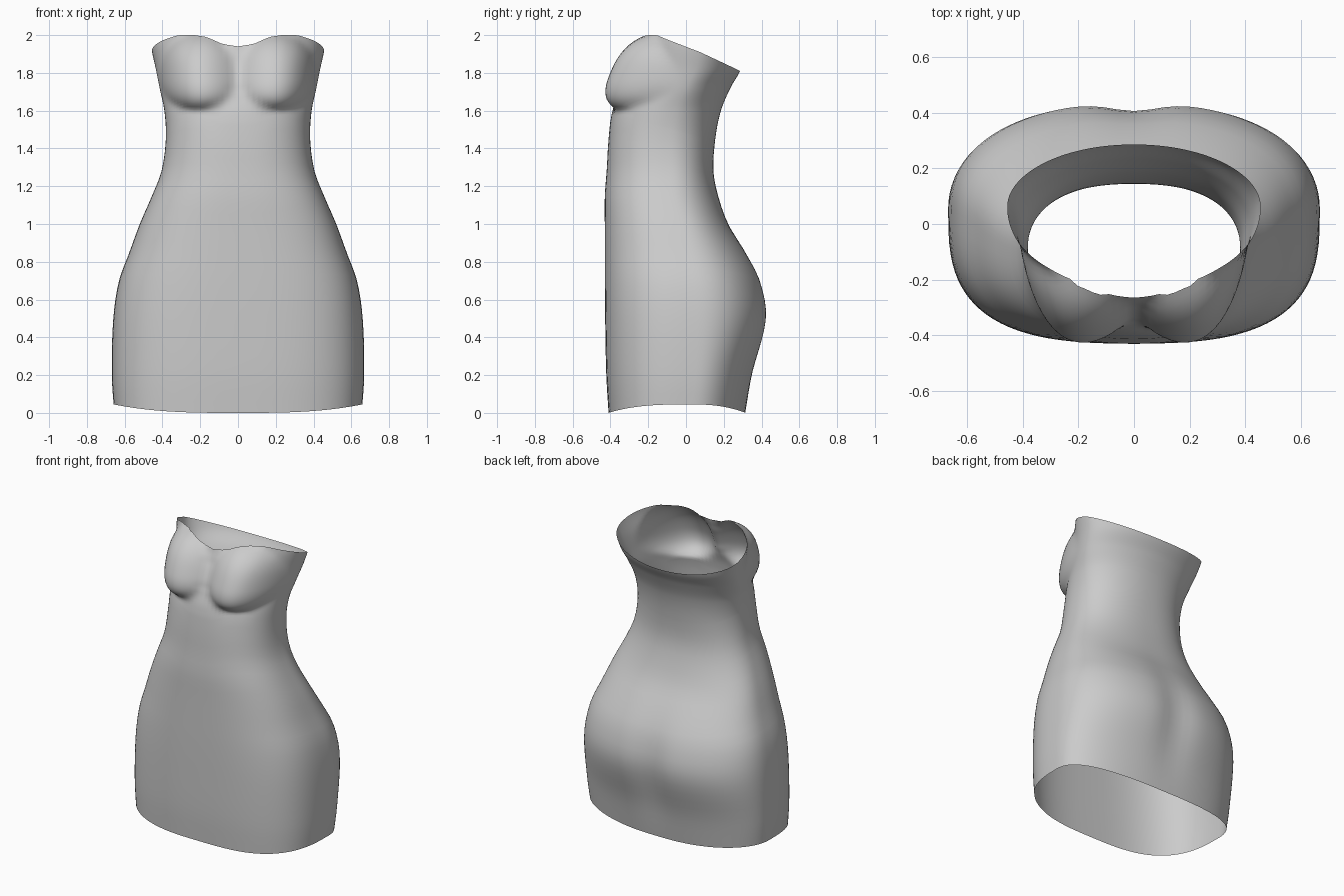
import bpy, bmesh, math

if "Cube" in bpy.data.objects:
    bpy.data.objects.remove(bpy.data.objects["Cube"])

# Cross-section profile: z, half width, front y, back y, y of widest point, front squareness, back squareness
PROFILE = [
    (0.00, 0.655, -0.41, 0.315, 0.03, 3.0, 2.3),
    (0.20, 0.668, -0.422, 0.355, 0.05, 3.0, 2.25),
    (0.50, 0.66, -0.428, 0.435, 0.06, 3.0, 2.25),
    (0.70, 0.63, -0.43, 0.40, 0.04, 2.9, 2.3),
    (0.85, 0.575, -0.43, 0.32, 0.00, 2.8, 2.35),
    (1.00, 0.52, -0.43, 0.225, -0.04, 2.7, 2.4),
    (1.15, 0.455, -0.43, 0.17, -0.08, 2.6, 2.3),
    (1.28, 0.405, -0.42, 0.145, -0.09, 2.5, 2.3),
    (1.45, 0.382, -0.41, 0.155, -0.09, 2.4, 2.2),
    (1.60, 0.39, -0.39, 0.185, -0.06, 2.2, 2.1),
    (1.72, 0.415, -0.345, 0.235, 0.00, 2.0, 2.0),
    (1.82, 0.435, -0.305, 0.29, 0.05, 2.0, 2.0),
    (1.94, 0.46, -0.265, 0.31, 0.08, 2.0, 2.0),
    (2.00, 0.46, -0.24, 0.31, 0.08, 2.0, 2.0),
]
# Neckline height against fraction of half width, front side
NECK = [(0, 1.94), (0.18, 1.953), (0.36, 1.99), (0.5, 2.0), (0.68, 2.0)]
COLS = 96


def smooth_at(z):
    """Cubic interpolation through the profile."""
    z = min(max(z, 0), 2)
    i = max(k for k in range(len(PROFILE) - 1) if PROFILE[k][0] <= z)
    a, b = PROFILE[i], PROFILE[i + 1]
    p, q = PROFILE[max(i - 1, 0)], PROFILE[min(i + 2, len(PROFILE) - 1)]
    h = b[0] - a[0]
    t = (z - a[0]) / h
    out = []
    for k in range(1, 7):
        m0 = (b[k] - p[k]) / (b[0] - p[0]) * h
        m1 = (q[k] - a[k]) / (q[0] - a[0]) * h
        out.append((2*t**3 - 3*t*t + 1) * a[k] + (t**3 - 2*t*t + t) * m0
                   + (3*t*t - 2*t**3) * b[k] + (t**3 - t*t) * m1)
    return out


def neck_height(c, s):
    if s >= 0:
        return 1.91 - 0.10 * s
    u = abs(c)
    for (a, za), (b, zb) in zip(NECK, NECK[1:]):
        if u <= b:
            return za + (zb - za) * (u - a) / (b - a)
    return 1.91 - 0.09 * s / 0.733


def surface(v, ang):
    c, s = math.cos(ang), math.sin(ang)
    bottom = 0.045 * c * c
    z = bottom + v * (neck_height(c, s) - bottom)
    w, front, back, mid, nf, nb = smooth_at(z)
    n = nf if s < 0 else nb
    x = math.copysign(abs(c) ** (2 / n), c) * w
    y = mid + abs(s) ** (2 / n) * ((front if s < 0 else back) - mid)
    if s < 0:
        # bust cups swell out of the bodice, tight below and soft above
        dz = abs(z - 1.775) / (0.17 if z < 1.775 else 0.225)
        r = 1 - (abs(abs(x) - 0.215) / 0.195) ** 2 - dz ** 2.3
        if r > 0:
            y -= (0.075 + 0.28 * abs(x)) * r ** 0.7
    else:
        # shallow dip down the middle of the seat
        y -= 0.03 * math.exp(-(x / 0.12) ** 2 - ((z - 0.5) / 0.3) ** 2)
    return x, y, z


# Dress: open shell lofted from hem to neckline, denser rows around the bust
levels = [i / 26 * 0.78 for i in range(26)] + [0.78 + 0.22 * i / 30 for i in range(31)]
bm = bmesh.new()
rings = [[bm.verts.new(surface(v, 2 * math.pi * i / COLS)) for i in range(COLS)] for v in levels]
for lo, hi in zip(rings, rings[1:]):
    for i in range(COLS):
        j = (i + 1) % COLS
        bm.faces.new((lo[i], lo[j], hi[j], hi[i]))
# ease the crease around the cups
bust = [v for v in bm.verts if 1.55 < v.co.z and v.co.y < 0 and not v.is_boundary]
for _ in range(2):
    bmesh.ops.smooth_vert(bm, verts=bust, factor=0.5, use_axis_y=True)
mesh = bpy.data.meshes.new("dress")
bm.to_mesh(mesh)
bm.free()
dress = bpy.data.objects.new("dress", mesh)
bpy.context.collection.objects.link(dress)
for p in mesh.polygons:
    p.use_smooth = True
